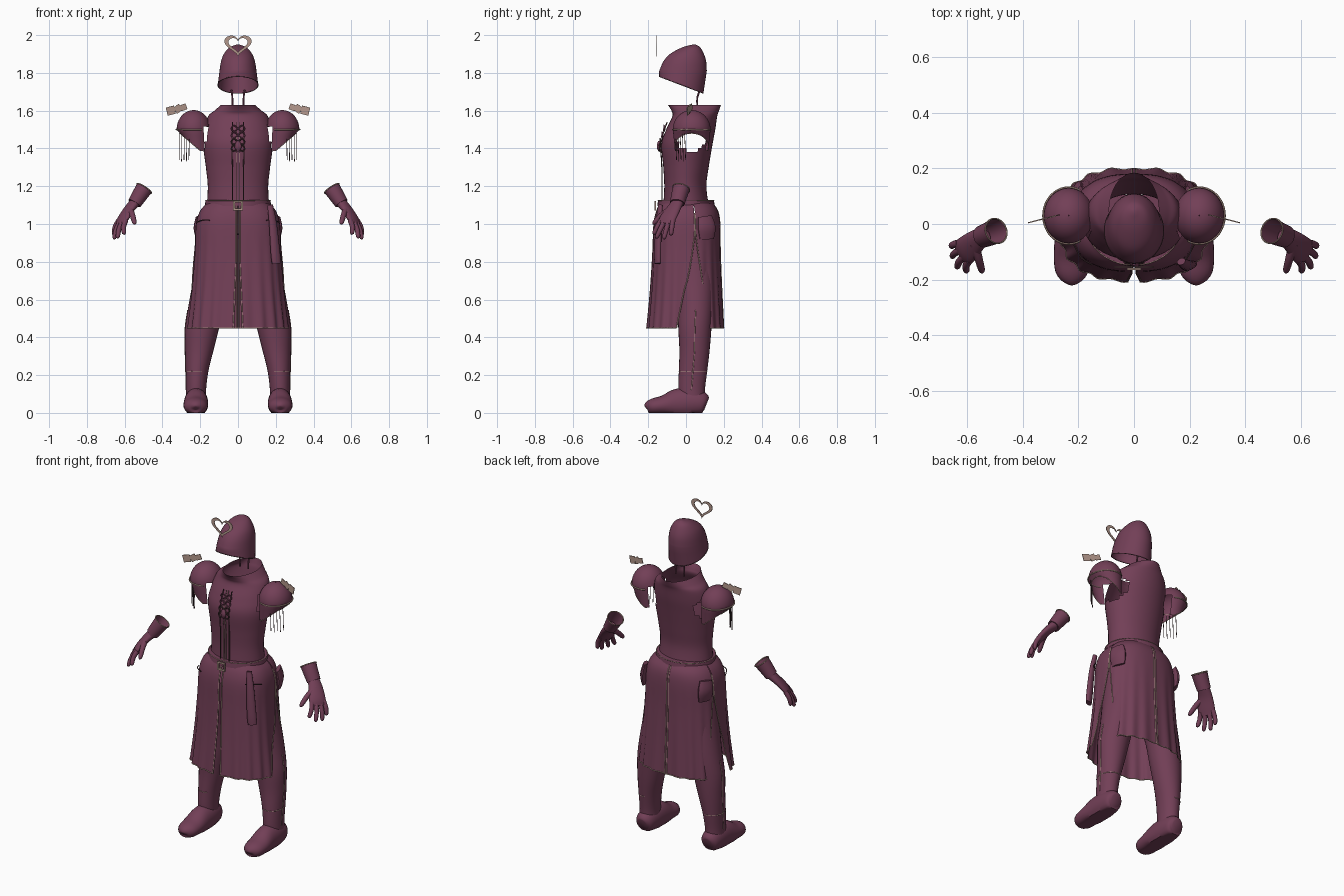
import bpy, bmesh, math
from mathutils import Vector, Matrix

cube = bpy.data.objects.get("Cube")
if cube:
    bpy.data.objects.remove(cube, do_unlink=True)


def material(name, rgb):
    m = bpy.data.materials.new(name)
    m.use_nodes = True
    m.diffuse_color = (*rgb, 1)
    m.node_tree.nodes["Principled BSDF"].inputs["Base Color"].default_value = (*rgb, 1)
    return m


PLUM = material("plum cloth", (0.17, 0.05, 0.095))
TRIM = material("pale rose trim", (0.45, 0.31, 0.26))
DARK = material("dark cord", (0.07, 0.035, 0.04))


def finish(name, bm, mat, mirror=False):
    bmesh.ops.remove_doubles(bm, verts=bm.verts, dist=0.0002)
    bmesh.ops.recalc_face_normals(bm, faces=bm.faces)
    for f in bm.faces:
        f.smooth = True
    for e in bm.edges:
        e.smooth = len(e.link_faces) == 2 and e.calc_face_angle(0) < 0.8
    me = bpy.data.meshes.new(name)
    bm.to_mesh(me)
    bm.free()
    me.materials.append(mat)
    ob = bpy.data.objects.new(name, me)
    bpy.context.collection.objects.link(ob)
    if mirror:
        ob.modifiers.new("Mirror", 'MIRROR')
    return ob


def spline(rows, k=4):
    """Smoothly interpolate rows of numbers."""
    out = []
    for i in range(len(rows) - 1):
        quad = zip(rows[max(i - 1, 0)], rows[i], rows[i + 1], rows[min(i + 2, len(rows) - 1)])
        quad = list(quad)
        for j in range(k):
            t = j / k
            out.append([b + 0.5 * t * (c - a + t * (2*a - 5*b + 4*c - d + t * (3*(b - c) + d - a)))
                        for a, b, c, d in quad])
    return out + [list(rows[-1])]


def skin(rings, closed=True, caps=(False, False)):
    bm = bmesh.new()
    vs = [[bm.verts.new(p) for p in r] for r in rings]
    n = len(vs[0])
    for a, b in zip(vs, vs[1:]):
        for i in range(n if closed else n - 1):
            j = (i + 1) % n
            bm.faces.new((a[i], a[j], b[j], b[i]))
    for ring, cap in zip((vs[0], vs[-1]), caps):
        if cap:
            bm.faces.new(ring)
    return bm


def oval(cx, cy, z, rx, ry, n=40):
    return [Vector((cx + rx * math.cos(2 * math.pi * i / n),
                    cy + ry * math.sin(2 * math.pi * i / n), z)) for i in range(n)]


def tube(name, rows, mat, mirror=False, ref=(0.3, 0.9, 0.2), caps=(True, True), n=14, k=4, floor=False):
    """Sweep an oval along x, y, z, radius, radius-along-ref."""
    rows = spline(rows, k)
    pts = [Vector(r[:3]) for r in rows]
    rings = []
    for i, p in enumerate(pts):
        d = (pts[min(i + 1, len(pts) - 1)] - pts[max(i - 1, 0)]).normalized()
        u = Vector(ref)
        u = (u - d * u.dot(d)).normalized()
        v = d.cross(u)
        ring = []
        for s in range(n):
            a = 2 * math.pi * s / n
            q = p + v * rows[i][3] * math.cos(a) + u * rows[i][4] * math.sin(a)
            if floor:
                q.z = max(q.z, 0)
            ring.append(q)
        rings.append(ring)
    return finish(name, skin(rings, True, caps), mat, mirror)


def cord(name, pts, mat=TRIM, mirror=False, r=0.003, k=3):
    return tube(name, [(*p, r, r) for p in pts], mat, mirror, n=6, k=k)


def frame(name, outer, inner, y, depth):
    """Flat frame between two matching outlines facing the front."""
    rings = [[Vector((x, yy, z)) for x, z in loop] for loop, yy in
             ((outer, y), (inner, y), (inner, y + depth), (outer, y + depth), (outer, y))]
    return finish(name, skin(rings), TRIM)


def box(name, loc, size, turn, mat, mirror=False):
    bm = bmesh.new()
    m = Matrix.Translation(loc) @ Matrix.Rotation(turn[1], 4, 'Z') @ Matrix.Rotation(turn[0], 4, 'Y')
    bmesh.ops.create_cube(bm, size=1, matrix=m @ Matrix.Diagonal((*size, 1)))
    return finish(name, bm, mat, mirror)


def body_rings(rows, k=5):
    return [oval(0, (f + b) / 2, z, rx, (b - f) / 2) for z, rx, f, b in spline(rows, k)]


# Hood: open shell with a slanted lower rim
hood = body_rings([(1.95, 0.006, 0.035, 0.05), (1.935, 0.045, -0.02, 0.075), (1.9, 0.075, -0.085, 0.095),
                   (1.86, 0.09, -0.12, 0.107), (1.81, 0.098, -0.142, 0.11)], 4)
rim = oval(0, -0.025, 0, 0.107, 0.117)
for p in rim:
    p.z = 1.738 - 0.38 * (p.y + 0.03)
hood += [[a.lerp(b, t) for a, b in zip(hood[-1], rim)] for t in (0.35, 0.7, 1)]
finish("hood", skin(hood, True, (True, False)), PLUM)
cord("hood_rim", rim + rim[:1], DARK, k=1, r=0.002)
cord("neck_strap", [(0.035, 0.075, 1.71), (0.03, 0.06, 1.67), (0.028, 0.06, 1.62)], PLUM, True, 0.005)

# Floating heart ornament
def heart(s):
    out = []
    for i in range(48):
        a = 2 * math.pi * i / 48
        out.append((s * 16 * math.sin(a) ** 3, 1.952 + s * (13 * math.cos(a) - 5 * math.cos(2 * a)
                    - 2 * math.cos(3 * a) - math.cos(4 * a)) * 0.85))
    return out
frame("heart_ornament", heart(0.0045), heart(0.0032), -0.157, 0.004)

# Tunic with open collar and armholes
tunic = skin(body_rings([(1.1, 0.165, -0.12, 0.12), (1.2, 0.16, -0.115, 0.108), (1.3, 0.17, -0.12, 0.12),
                         (1.42, 0.185, -0.13, 0.14), (1.5, 0.178, -0.105, 0.155), (1.57, 0.158, -0.072, 0.165),
                         (1.6, 0.125, -0.077, 0.175), (1.63, 0.09, -0.095, 0.185)], 6))
holes = []
for f in tunic.faces:
    c = f.calc_center_median()
    if abs(c.x) > 0.12 and ((c.y - 0.03) / 0.08) ** 2 + ((c.z - 1.46) / 0.075) ** 2 < 1:
        holes.append(f)
bmesh.ops.delete(tunic, geom=holes, context='FACES')
finish("tunic", tunic, PLUM)

# Puffed sleeves with a slanted opening
sleeve = [oval(0.235, 0.03, 1.5 + 0.103 * math.sin(a), 0.09 * math.cos(a), 0.1 * math.cos(a))
          for a in [math.pi / 2 * (1 - i / 10) * 0.99 for i in range(11)]]
hem = oval(0.225, 0.03, 0, 0.083, 0.09)
for p in hem:
    p.z = max(1.388, 1.388 + (p.x - 0.2) * 0.85)
sleeve += [[a.lerp(b, t) for a, b in zip(sleeve[10], hem)] for t in (0.33, 0.66, 1)]
bm = skin(sleeve)
inner = [f for f in bm.faces if f.calc_center_median().x < 0.178 and f.calc_center_median().z < 1.52]
bmesh.ops.delete(bm, geom=inner, context='FACES')
finish("puff_sleeve", bm, PLUM, True)
cord("sleeve_hem", [p for p in hem[-13:] + hem[:14]], TRIM, True, 0.002, 1)
band = oval(0.235, 0.03, 1.5, 0.092, 0.102)
cord("sleeve_band", band[-13:] + band[:14], TRIM, True, 0.004, 1)

# Shoulder plates and hanging threads
for i, (x, z, s, r) in enumerate([(0.288, 1.618, 0.032, 0.35), (0.318, 1.61, 0.038, 0.6), (0.356, 1.6, 0.044, 0.25)]):
    box("shoulder_plate", (x, 0.03 - (x - 0.28) * 0.25, z), (s, 0.004, s), (r, -0.25), TRIM, True)
for i in range(5):
    x = 0.258 + 0.013 * i
    cord("sleeve_thread", [(x, -0.055 + 0.012 * i, 1.48), (x + 0.002, -0.05 + 0.012 * i, 1.34 - 0.008 * (i % 2))],
         DARK, True, 0.0017, 1)

# Chest fastening
cord("chest_cord", [(0.028, -0.1, 1.54), (0.032, -0.132, 1.43), (0.03, -0.128, 1.3), (0.03, -0.128, 1.12)], DARK, True)
cord("placket_trim", [(0.007, -0.1, 1.54), (0.007, -0.135, 1.42), (0.007, -0.126, 1.3), (0.007, -0.126, 1.12)],
     TRIM, True, 0.002)
for z in (1.4, 1.435, 1.47, 1.505):
    y = -0.142 + max(0, z - 1.42) * 0.3
    cord("frog_loop", [(0, y, z), (0.022, y, z + 0.017), (0.035, y + 0.004, z), (0.022, y, z - 0.014), (0, y, z)],
         PLUM if z > 1.45 else DARK, True, 0.004)
tube("chest_knot", [(0, -0.138, 1.385, 0.008, 0.008), (0, -0.142, 1.41, 0.02, 0.012), (0, -0.14, 1.44, 0.008, 0.008)],
     PLUM)

# Belt and buckle
finish("belt", skin([oval(0, 0, z, 0.172 + d, 0.148 + d) for z, d in
                     ((1.095, -0.02), (1.095, 0.004), (1.125, 0), (1.125, -0.03))]), PLUM)
belt_edge = oval(0, 0, 1.125, 0.173, 0.149)
cord("belt_edge", belt_edge + belt_edge[:1], TRIM, k=1, r=0.002)
def square(s):
    return [(a * s, 1.097 + b * s) for a, b in ((-1, -1), (1, -1), (1, 1), (-1, 1))]
frame("buckle", square(0.026), square(0.016), -0.166, 0.008)

# Skirt: front and back quarter panels, split at the centre and sides
SKIRT = spline([(1.11, 0.165, 0.135, 0.14), (1.07, 0.2, 0.155, 0.168), (1.0, 0.222, 0.17, 0.18), (0.85, 0.23, 0.176, 0.182),
                (0.65, 0.245, 0.188, 0.19), (0.45, 0.268, 0.205, 0.2)], 4)


def panel(front):
    rings = []
    for z, rx, f, b in SKIRT:
        gap = 0.008 + 0.03 * min(max((0.8 - z) / 0.35, 0), 1)
        slit = 0.37 * min(max((0.95 - z) / 0.5, 0), 1)
        lo, hi = (-math.pi / 2 + gap, 0.2 - slit) if front else (0.2 + slit, math.pi / 2)
        row = []
        for i in range(33):
            a = lo + (hi - lo) * i / 32
            fold = 1 + 0.022 * math.sin(a * 20) * max(0, 1 - z) / 0.55
            s = math.sin(a)
            row.append(Vector((rx * fold * abs(math.cos(a)) ** 0.8,
                               (f if front else b) * fold * math.copysign(abs(s) ** 0.8, s), z)))
        rings.append(row)
    return rings


for front in (True, False):
    side = "front" if front else "back"
    rings = panel(front)
    finish("skirt_" + side, skin(rings, False), PLUM, True)
    cord("hem_" + side, rings[-1], TRIM, True, 0.003, 1)
    cord("centre_trim_" + side, [r[0 if front else -1] + Vector((0.006, 0, 0)) for r in rings], TRIM, True, 0.0025, 1)
    cord("slit_trim_" + side, [r[-1 if front else 0] for r in rings[5:]], TRIM, True, 0.003, 1)

# Pocket flaps and a hanging pouch on the left hip
tube("side_pocket", [(0.205, 0.1, 1.04, 0.012, 0.04), (0.21, 0.11, 0.98, 0.018, 0.05), (0.205, 0.11, 0.92, 0.01, 0.04)],
     PLUM, True, (-0.4, 1, 0))
cord("pocket_trim", [(0.15, -0.147, 1.02), (0.19, -0.122, 1.02), (0.216, -0.075, 1.01)], DARK, True, 0.003)
tube("hip_pouch", [(0.17, -0.135, 1.1, 0.012, 0.016), (0.185, -0.145, 1.0, 0.014, 0.022),
                   (0.198, -0.15, 0.85, 0.016, 0.027), (0.204, -0.15, 0.79, 0.014, 0.026)], PLUM, False, (1, 0.5, 0))

# Legs and boots
leg = [oval(cx, cy, z, rx, ry, 28) for z, cx, cy, rx, ry in spline([
    (0.04, 0.222, 0.035, 0.055, 0.065), (0.12, 0.222, 0.03, 0.053, 0.07), (0.22, 0.217, 0.037, 0.06, 0.075),
    (0.33, 0.205, 0.045, 0.075, 0.08), (0.45, 0.19, 0.047, 0.09, 0.088), (0.58, 0.165, 0.05, 0.095, 0.095),
    (0.75, 0.13, 0.04, 0.1, 0.11), (0.95, 0.1, 0.02, 0.1, 0.12)], 4)]
finish("leg", skin(leg, True, (True, True)), PLUM, True)
tube("boot", [(0.222, 0.108, 0.045, 0.03, 0.035), (0.222, 0.09, 0.05, 0.052, 0.06), (0.222, 0.03, 0.055, 0.062, 0.075),
              (0.222, -0.05, 0.05, 0.064, 0.077), (0.224, -0.12, 0.04, 0.065, 0.052), (0.224, -0.175, 0.033, 0.058, 0.043),
              (0.224, -0.205, 0.028, 0.035, 0.03), (0.224, -0.211, 0.025, 0.01, 0.01)],
     PLUM, True, (0, 0, 1), n=24, floor=True)
cord("leg_seam", [r[0] for r in leg[4:20]], TRIM, True, 0.0025, 1)
cord("boot_top_trim", leg[8][-9:] + leg[8][:9], TRIM, True, 0.002, 1)

# Gloves
WIDE = Vector((0.5, 0.86, 0))
tube("glove_cuff", [(0.497, -0.025, 1.188, 0.045, 0.046), (0.522, -0.036, 1.15, 0.041, 0.043),
                    (0.548, -0.046, 1.11, 0.036, 0.04)], PLUM, True, WIDE, (False, True), 24)
cuff = Vector((0.497, -0.025, 1.188))
d = Vector((0.025, -0.011, -0.038)).normalized()
u = (WIDE - d * WIDE.dot(d)).normalized()
v = d.cross(u)
cord("cuff_trim", [cuff + 0.046 * (u * math.sin(i * math.pi / 12) + v * math.cos(i * math.pi / 12))
                   for i in range(25)], TRIM, True, 0.003, 1)
tube("palm", [(0.54, -0.04, 1.12, 0.028, 0.032), (0.575, -0.066, 1.08, 0.022, 0.042), (0.607, -0.096, 1.03, 0.019, 0.05),
              (0.622, -0.108, 1.0, 0.013, 0.044)], PLUM, True, WIDE, n=20)
TIPS = [(0.605, -0.172, 0.945), (0.64, -0.158, 0.925), (0.658, -0.118, 0.92), (0.66, -0.08, 0.94)]
for i, tip in enumerate(TIPS):
    a, b = Vector((0.612, -0.1, 1.02)) + WIDE * (0.024 * i - 0.036), Vector(tip)
    mid = a.lerp(b, 0.5) + Vector((0.006, 0, 0.003))
    tube("finger", [(*a, 0.014, 0.014), (*mid, 0.013, 0.013), (*a.lerp(b, 0.9), 0.011, 0.011), (*b, 0.003, 0.003)],
         PLUM, True)
tube("thumb", [(0.575, -0.07, 1.085, 0.018, 0.018), (0.56, -0.125, 1.05, 0.015, 0.015), (0.549, -0.165, 1.01, 0.012, 0.012),
               (0.547, -0.175, 0.998, 0.003, 0.003)], PLUM, True, (1, 0, 0.2))
